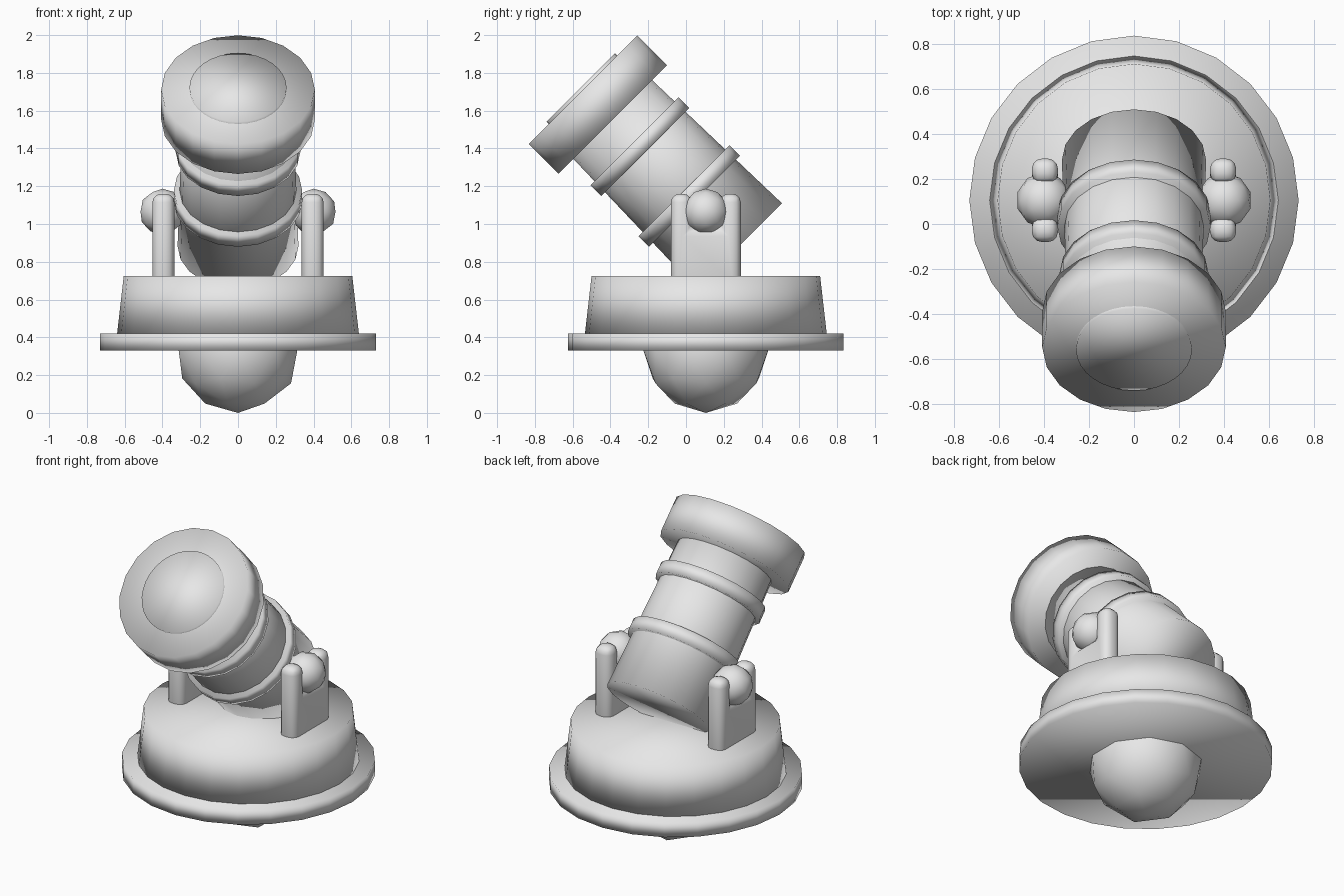
import bpy
import bmesh
import math
from mathutils import Matrix, Vector

if "Cube" in bpy.data.objects:
    bpy.data.objects.remove(bpy.data.objects["Cube"], do_unlink=True)

grey = bpy.data.materials.new("light_grey")
grey.use_nodes = True
grey.diffuse_color = (0.8, 0.8, 0.8, 1)
grey.node_tree.nodes["Principled BSDF"].inputs["Base Color"].default_value = (0.8, 0.8, 0.8, 1)

CENTRE_Y = 0.105          # vertical axis of the base and trunnions
TILT = Matrix.Rotation(math.radians(45), 4, 'X')
AXIS_OFFSET = 0.824       # distance of the barrel axis from the origin


def finish(name, bm):
    bmesh.ops.recalc_face_normals(bm, faces=bm.faces)
    for f in bm.faces:
        f.smooth = True
    mesh = bpy.data.meshes.new(name)
    bm.to_mesh(mesh)
    bm.free()
    mesh.materials.append(grey)
    obj = bpy.data.objects.new(name, mesh)
    bpy.context.collection.objects.link(obj)
    return obj


def drum(name, low, high, r_low, r_high, sides, matrix):
    """Capped cylinder or cone running from low to high on the matrix's z axis."""
    bm = bmesh.new()
    bmesh.ops.create_cone(bm, cap_ends=True, segments=sides, radius1=r_low,
                          radius2=r_high, depth=high - low,
                          matrix=matrix @ Matrix.Translation((0, 0, (low + high) / 2)))
    # put a vertex on the y axis
    return finish(name, bm)


def ball(name, radius, centre):
    bm = bmesh.new()
    bmesh.ops.create_icosphere(bm, subdivisions=2, radius=radius,
                               matrix=Matrix.Translation(centre))
    return finish(name, bm)


# Base
upright = Matrix.Translation((0, CENTRE_Y, 0))
ball("base_pivot", 0.33, (0, CENTRE_Y, 0.33))
drum("base_plate", 0.33, 0.42, 0.73, 0.73, 24, upright)
drum("base_drum", 0.42, 0.725, 0.64, 0.605, 24, upright)

# Barrel, along the tilted axis
barrel_axis = TILT @ Matrix.Translation((0, AXIS_OFFSET, 0))
drum("barrel", 0.425, 1.45, 0.32, 0.293, 20, barrel_axis)
drum("rear_band", 0.76, 0.84, 0.34, 0.34, 20, barrel_axis)
drum("front_band", 1.13, 1.21, 0.33, 0.33, 20, barrel_axis)
drum("muzzle", 1.372, 1.596, 0.407, 0.407, 20, barrel_axis)
drum("muzzle_plug", 1.55, 1.612, 0.257, 0.257, 32, barrel_axis)

# Forked brackets with round trunnions
half, notch = 0.185, 0.075
bottom, notch_z, top = 0.65, 0.98, 1.16
outline = [(-half, bottom), (half, bottom), (half, top), (notch, top),
           (notch, notch_z), (-notch, notch_z), (-notch, top), (-half, top)]
for side, sign in (("left", 1), ("right", -1)):
    bm = bmesh.new()
    inner = sign * 0.395 - 0.058
    face = bm.faces.new([bm.verts.new((inner, CENTRE_Y + y, z)) for y, z in outline])
    new = bmesh.ops.extrude_face_region(bm, geom=[face])["geom"]
    bmesh.ops.translate(bm, vec=Vector((0.116, 0, 0)),
                        verts=[v for v in new if isinstance(v, bmesh.types.BMVert)])
    bracket = finish(side + "_bracket", bm)
    bevel = bracket.modifiers.new("rounding", 'BEVEL')
    bevel.width = 0.045
    bevel.segments = 3
    ball(side + "_trunnion", 0.122, (sign * 0.4, CENTRE_Y, 1.065))
